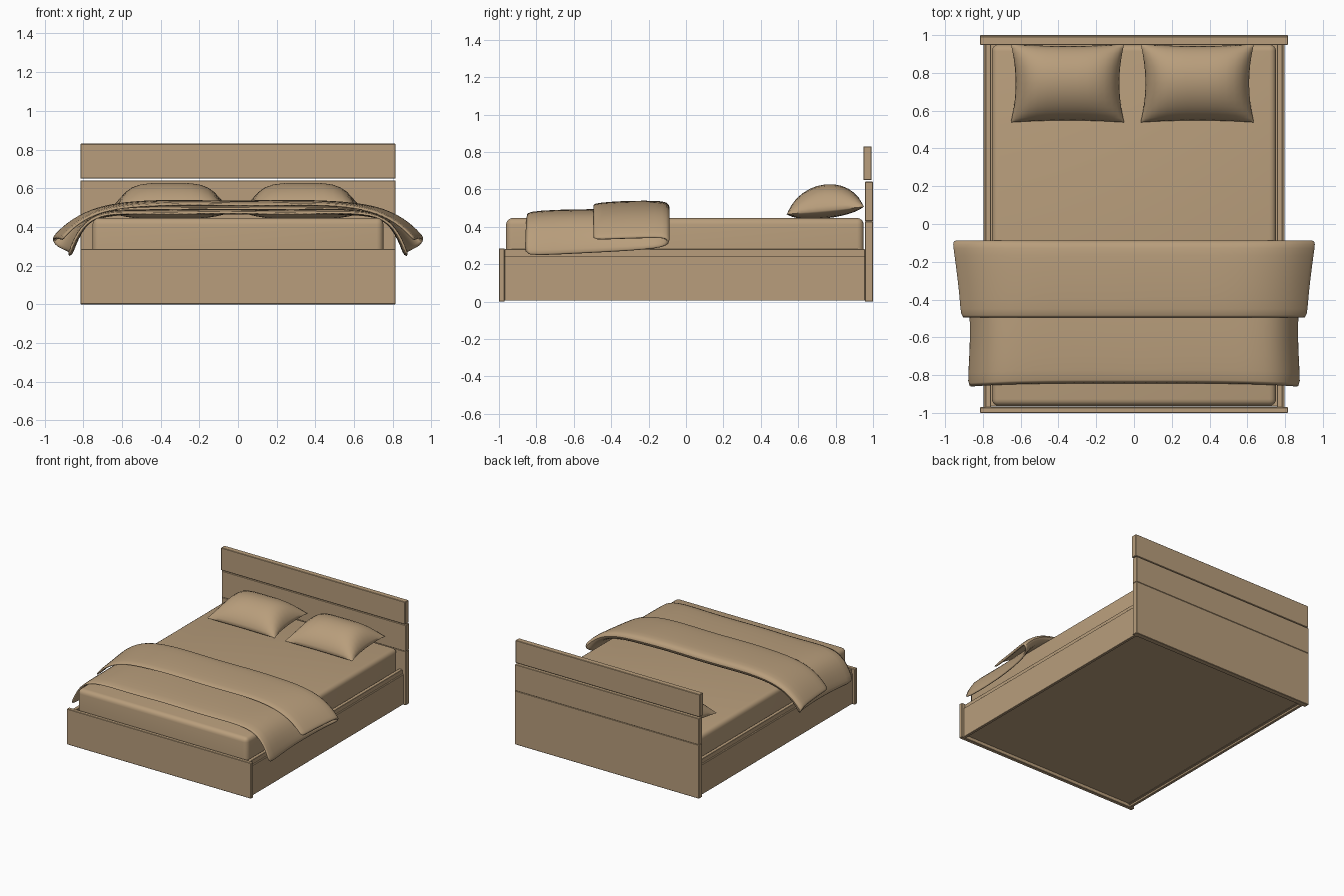
import bpy, bmesh, math

if "Cube" in bpy.data.objects:
    bpy.data.objects.remove(bpy.data.objects["Cube"])

tan = bpy.data.materials.new("tan")
tan.diffuse_color = (0.48, 0.34, 0.20, 1)
tan.use_nodes = True
tan.node_tree.nodes["Principled BSDF"].inputs["Base Color"].default_value = tan.diffuse_color


def finish(name, bm, smooth=None):
    """Turn a bmesh into a named object, optionally smooth shaded."""
    me = bpy.data.meshes.new(name)
    bmesh.ops.recalc_face_normals(bm, faces=bm.faces)
    bm.to_mesh(me)
    bm.free()
    ob = bpy.data.objects.new(name, me)
    bpy.context.collection.objects.link(ob)
    me.materials.append(tan)
    if smooth:
        bpy.ops.object.select_all(action='DESELECT')
        ob.select_set(True)
        bpy.context.view_layer.objects.active = ob
        bpy.ops.object.shade_smooth_by_angle(angle=math.radians(smooth))
    return ob


def box(name, x, y, z, bevel=0.003, segments=1):
    """Bevelled box from (min, max) pairs."""
    bm = bmesh.new()
    bmesh.ops.create_cube(bm, size=1)
    for v in bm.verts:
        v.co = [lo + (c + 0.5) * (hi - lo) for c, (lo, hi) in zip(v.co, (x, y, z))]
    bmesh.ops.bevel(bm, geom=bm.edges[:], offset=bevel, segments=segments,
                    profile=0.5, affect='EDGES')
    return finish(name, bm, 40 if segments > 1 else None)


def add_grid(bm, nu, nv, fn):
    """Add a quad sheet; fn maps u, v in 0..1 to a point."""
    rows = [[bm.verts.new(fn(i / nu, j / nv)) for i in range(nu + 1)] for j in range(nv + 1)]
    for a, b in zip(rows, rows[1:]):
        for i in range(nu):
            bm.faces.new((a[i], a[i + 1], b[i + 1], b[i]))


# Headboard: three stacked planks, the top one set slightly forward
box("headboard_lower", (-0.815, 0.815), (0.957, 1.0), (0, 0.43))
box("headboard_middle", (-0.815, 0.815), (0.957, 1.0), (0.43, 0.641))
box("headboard_top", (-0.815, 0.815), (0.948, 0.992), (0.65, 0.83))

# Footboard, side rails with raised inner ledge, and bottom panel
box("footboard", (-0.815, 0.815), (-1.0, -0.97), (0, 0.285))
for side, s in (("left", -1), ("right", 1)):
    def span(a, b):
        return tuple(sorted((s * a, s * b)))
    box(side + "_rail", span(0.775, 0.797), (-0.97, 0.957), (0.005, 0.245), 0.002)
    box(side + "_ledge", span(0.757, 0.785), (-0.97, 0.957), (0.02, 0.28), 0.002)
box("bottom_panel", (-0.765, 0.765), (-0.965, 0.957), (0.022, 0.05), 0.002)

# Mattress
box("mattress", (-0.752, 0.752), (-0.962, 0.95), (0.05, 0.447), 0.035, 4)


# Pillows: two domed sheets sharing a pinched-corner outline
def pillow(name, cx):
    bm = bmesh.new()
    for height in (0.14, -0.042):
        def point(a, b):
            u = math.sin((a - 0.5) * math.pi)
            v = math.sin((b - 0.5) * math.pi)
            x = cx + 0.30 * u * (1 - 0.085 * (1 - v * v))
            y = 0.745 + 0.207 * v * (1 - 0.05 * (1 - u * u))
            dome = max(0, 1 - u ** 4) ** 0.65 * max(0, 1 - v * v) ** 0.6
            return (x, y, 0.487 + 0.02 * v + height * dome)
        add_grid(bm, 16, 14, point)
    bmesh.ops.remove_doubles(bm, verts=bm.verts[:], dist=0.0005)
    finish(name, bm, 60)


pillow("pillow_left", -0.352)
pillow("pillow_right", 0.335)

# Folded blanket: stations of (y, top z, half width, hem z, drape power)
stations = [
    (-0.850, 0.470, 0.880, 0.245, 13),
    (-0.700, 0.480, 0.868, 0.250, 13),
    (-0.520, 0.484, 0.862, 0.258, 13),
    (-0.300, 0.480, 0.880, 0.268, 12),
    (-0.150, 0.473, 0.905, 0.282, 10),
    (-0.105, 0.480, 0.935, 0.297, 8),
    (-0.092, 0.502, 0.955, 0.318, 7),
    (-0.105, 0.522, 0.958, 0.336, 6.3),
    (-0.150, 0.529, 0.950, 0.340, 6.3),
    (-0.300, 0.528, 0.930, 0.336, 6.3),
    (-0.400, 0.523, 0.920, 0.333, 6.3),
    (-0.500, 0.514, 0.913, 0.330, 6.3),
]


def blanket_point(a, b):
    y, top, half, hem, power = stations[round(b * (len(stations) - 1))]
    t = 2 * a - 1
    u = math.copysign(1 - (1 - abs(t)) ** 1.6, t)
    if y < -0.6:
        y -= 0.018 * u ** 4
    z = top - (top - hem) * abs(u) ** power
    return (half * u, y, z + 0.002 * math.sin(9 * u + 5 * y))


bm = bmesh.new()
add_grid(bm, 24, len(stations) - 1, blanket_point)
blanket = finish("folded_blanket", bm, 60)
thick = blanket.modifiers.new("thickness", 'SOLIDIFY')
thick.thickness = 0.02
thick.offset = 0
soft = blanket.modifiers.new("soften", 'SUBSURF')
soft.levels = soft.render_levels = 1
